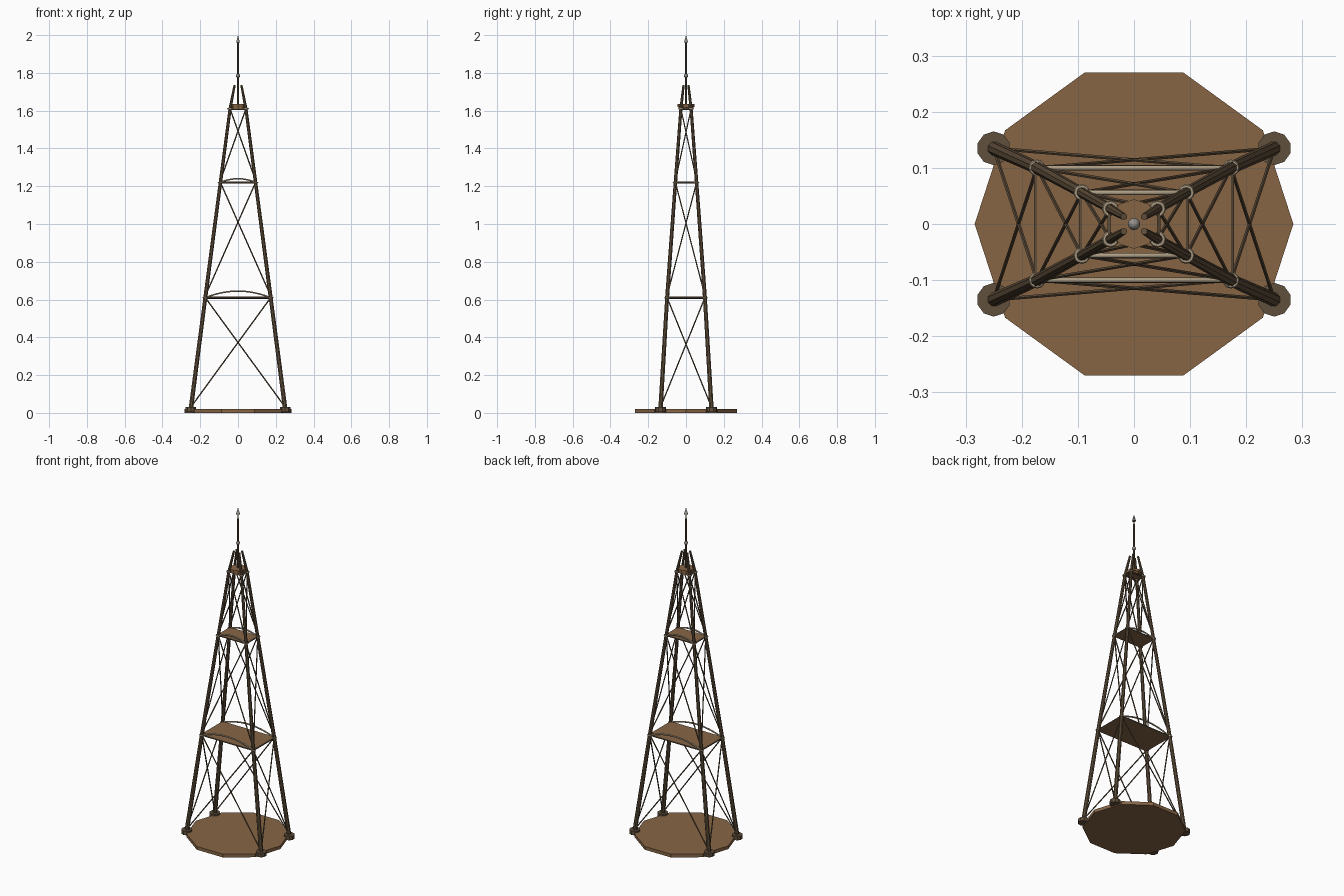
import bpy, math
from mathutils import Vector

if "Cube" in bpy.data.objects:
    bpy.data.objects.remove(bpy.data.objects["Cube"])


def material(name, rgb):
    m = bpy.data.materials.new(name)
    m.diffuse_color = (*rgb, 1)
    m.use_nodes = True
    m.node_tree.nodes["Principled BSDF"].inputs["Base Color"].default_value = m.diffuse_color
    return m


IRON = material("dark_iron", (0.12, 0.08, 0.045))
DECK = material("brown_deck", (0.24, 0.13, 0.06))
TRIM = material("pale_trim", (0.42, 0.34, 0.23))
STEEL = material("grey_steel", (0.3, 0.28, 0.25))


def finish(name, mat):
    ob = bpy.context.object
    ob.name = name
    ob.data.materials.append(mat)
    bpy.ops.object.shade_smooth_by_angle(angle=math.radians(35))
    return ob


def rod(name, a, b, r1, r2, mat, sides=8):
    a, b = Vector(a), Vector(b)
    d = b - a
    bpy.ops.mesh.primitive_cone_add(vertices=sides, radius1=r1, radius2=r2, depth=d.length,
                                    location=(a + b) / 2,
                                    rotation=d.to_track_quat('Z', 'Y').to_euler())
    return finish(name, mat)


def disc(name, x, y, z0, z1, r, sides, mat, turn=0):
    bpy.ops.mesh.primitive_cylinder_add(vertices=sides, radius=r, depth=z1 - z0,
                                        location=(x, y, (z0 + z1) / 2), rotation=(0, 0, turn))
    return finish(name, mat)


def box(name, size, z, mat):
    bpy.ops.mesh.primitive_cube_add(size=1, location=(0, 0, z))
    bpy.context.object.scale = size
    bpy.ops.object.transform_apply(location=False, rotation=False, scale=True)
    return finish(name, mat)


# half width, half depth and height of each frame level
LEVELS = [(0.25, 0.135, 0.02), (0.173, 0.1, 0.61), (0.093, 0.056, 1.22), (0.042, 0.027, 1.61)]
TOP = (0.018, 0.013, 1.735)
CORNERS = [(-1, -1), (1, -1), (1, 1), (-1, 1)]


def at(level, corner, dz=0):
    return (level[0] * corner[0], level[1] * corner[1], level[2] + dz)


# ten-sided ground plate
disc("base_plate", 0, 0, 0, 0.02, 0.284, 10, DECK, math.pi / 2)

# legs, feet and joint collars
for c in CORNERS:
    disc("foot", 0.25 * c[0], 0.135 * c[1], 0.006, 0.03, 0.03, 10, IRON)
    for i in range(3):
        r = [0.0125, 0.011, 0.0095, 0.0085]
        rod("leg_section", at(LEVELS[i], c), at(LEVELS[i + 1], c), r[i], r[i + 1], IRON)
    rod("leg_top", at(LEVELS[3], c), at(TOP, c), 0.0085, 0.006, IRON)
    for lv in LEVELS[1:]:
        bpy.ops.mesh.primitive_torus_add(location=at(lv, c), major_radius=0.011, minor_radius=0.004,
                                         major_segments=12, minor_segments=6)
        finish("leg_collar", TRIM)

# crossed braces on all four sides
for lo, hi in zip(LEVELS, LEVELS[1:]):
    for k in range(4):
        a, b = CORNERS[k], CORNERS[(k + 1) % 4]
        rod("brace", at(lo, a, 0.01), at(hi, b), 0.0035, 0.0035, IRON, 6)
        rod("brace", at(lo, b, 0.01), at(hi, a), 0.0035, 0.0035, IRON, 6)

# horizontal rails around each level
for lv in LEVELS[1:]:
    for k in range(4):
        rod("rail", at(lv, CORNERS[k]), at(lv, CORNERS[(k + 1) % 4]), 0.006, 0.006, IRON, 6)

# flat decks with open arches along front and back
for lv, rise in ((LEVELS[1], 0.035), (LEVELS[2], 0.02)):
    w, d, z = lv
    box("deck", (2 * w, 2 * d, 0.012), z, DECK)
    for s in (-1, 1):
        cu = bpy.data.curves.new("arch", 'CURVE')
        cu.dimensions = '3D'
        cu.bevel_depth = 0.0045
        cu.bevel_resolution = 1
        cu.use_fill_caps = True
        sp = cu.splines.new('POLY')
        sp.points.add(12)
        for i, p in enumerate(sp.points):
            t = -1 + i / 6
            p.co = (w * t, d * s, z + rise * (1 - t * t), 1)
        cu.materials.append(TRIM)
        bpy.context.collection.objects.link(bpy.data.objects.new("arch", cu))

# upper cap, mast, ball and pointed tip
disc("upper_platform", 0, 0, 1.61, 1.622, 0.04, 10, DECK)
disc("upper_rim", 0, 0, 1.62, 1.635, 0.044, 10, DECK)
rod("mast", (0, 0, 1.62), (0, 0, 1.965), 0.006, 0.004, IRON)
bpy.ops.mesh.primitive_uv_sphere_add(segments=12, ring_count=8, radius=0.011, location=(0, 0, 1.785))
finish("mast_ball", STEEL)
rod("mast_tip", (0, 0, 1.96), (0, 0, 2.0), 0.011, 0, STEEL, 10)
